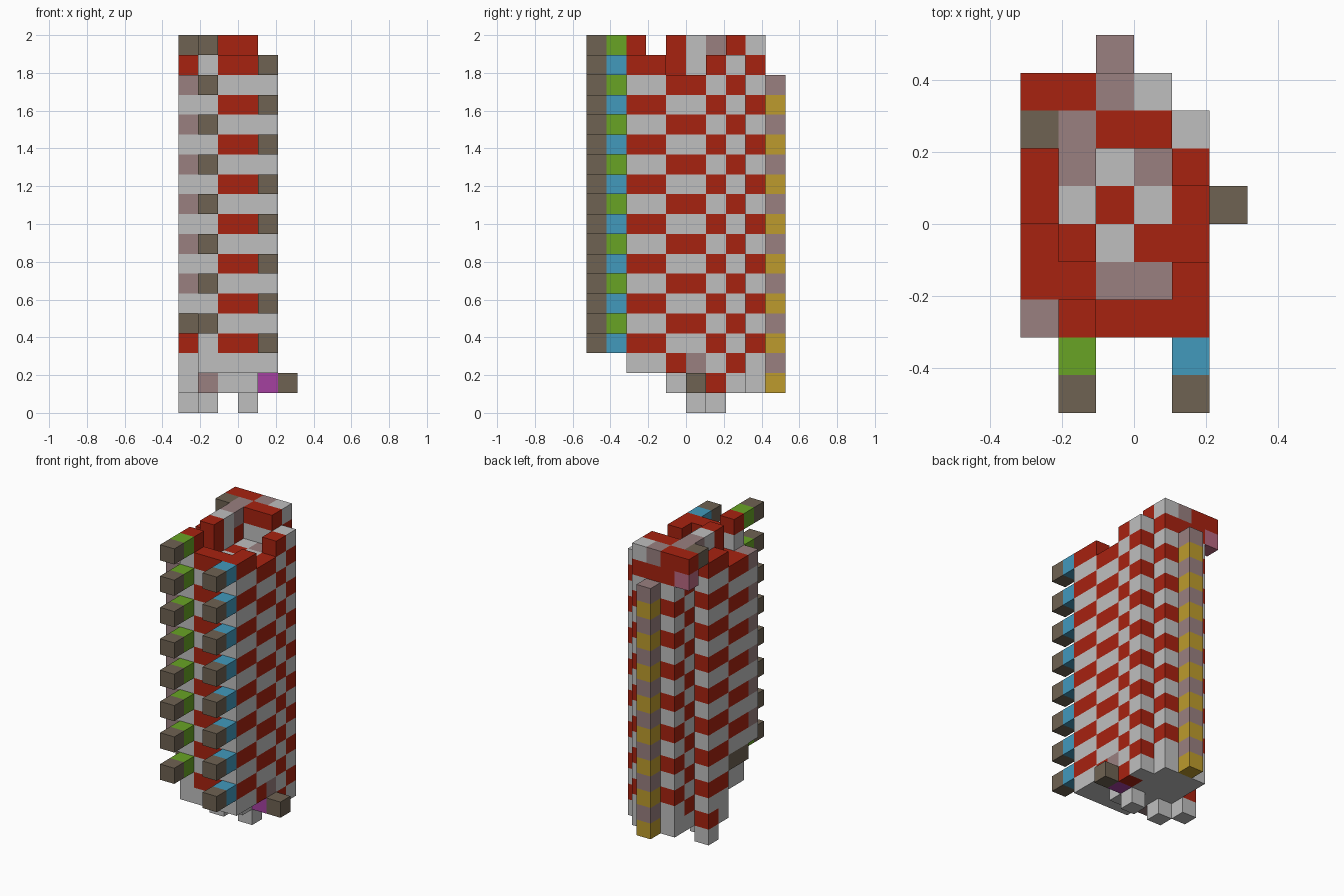
import bpy, bmesh
from mathutils import Vector

if "Cube" in bpy.data.objects:
    bpy.data.objects.remove(bpy.data.objects["Cube"])

U = 2 / 19  # block size

COLOURS = {
    "red": (0.39, 0.016, 0.005), "light_grey": (0.52, 0.52, 0.52),
    "mauve": (0.32, 0.215, 0.215), "brown": (0.156, 0.122, 0.084),
    "green": (0.138, 0.366, 0.018), "blue": (0.054, 0.319, 0.503),
    "gold": (0.51, 0.33, 0.026), "magenta": (0.376, 0.053, 0.352),
    "pink": (0.48, 0.14, 0.22),
}
R, G, M, B = "red", "light_grey", "mauve", "brown"
MATS = {}
for name, c in COLOURS.items():
    m = bpy.data.materials.new(name)
    m.use_nodes = True
    m.diffuse_color = (*c, 1)
    bsdf = next(n for n in m.node_tree.nodes if n.type == "BSDF_PRINCIPLED")
    bsdf.inputs["Base Color"].default_value = (*c, 1)
    MATS[name] = m

cells = {}  # (column, row, layer) -> (part, colour)


def put(part, x, y, z, colour):
    cells[x, y, z] = (part, colour)


def column(part, x, y, low, high, even, odd):
    """Stack of blocks whose two colours alternate by layer."""
    for z in range(low, high + 1):
        put(part, x, y, z, odd if z % 2 else even)


def row(part, y, z, start, colours):
    """Run of blocks along x."""
    for i, c in enumerate(colours):
        put(part, start + i, y, z, c)


# Front wall, banded, with its corner post
for y in (2, 3):
    for x in (2, 3, 4):
        column("front_wall", x, y, 2, 17 if y == 2 or x == 4 else 16, G, R)
    column("front_wall", 1, y, 3, 18 if y == 2 else 16, R, G)
    put("front_wall", 1, y, 2, G)
column("corner_post", 0, 2, 5, 16, M, G)

# Solid core
for x in (1, 2, 3):
    for y in (4, 5, 6, 7):
        flip = (x + y) % 2
        column("core", x, y, 2, 16, G if flip else R, R if flip else G)
row("core", 3, 16, 2, (M, M))
row("core", 4, 16, 2, (G, R))
row("core", 5, 16, 2, (R, G))
row("core", 6, 16, 2, (G, M))

# Side walls, bands shifting by one layer between neighbours
for y in (4, 5):
    column("left_wall", 4, y, 2, 16, R, G)
put("left_wall", 4, 5, 2, M)
column("left_wall", 4, 6, 2, 17, G, R)
column("left_wall", 4, 7, 2, 17, R, G)
for y in (3, 4):
    column("right_wall", 0, y, 4, 16, R, G)
    put("right_wall", 0, y, 4, B)
for y in (5, 6):
    column("right_wall", 0, y, 2, 17, G, R)

# Back wall
for x in (1, 2, 3):
    column("back_wall", x, 8, 2, 17, G, R)
    column("back_wall", x, 7, 2, 17, R, G)

# Raised rim on the top
row("top_rim", 8, 18, 0, (R, R, M, G))
row("top_rim", 7, 18, 0, (B, M, R, R))
for y, c, under in ((6, M, R), (5, G, G), (4, R, R)):
    put("top_rim", 1, y, 18, c)
    put("top_rim", 1, y, 17, under)
put("top_rim", 0, 8, 17, "pink")

# Back rib
column("back_rib", 2, 9, 1, 16, M, "gold")

# Two staggered rows of front pegs
for x, first, c in ((1, 4, "green"), (4, 3, "blue")):
    for z in range(first, 19, 2):
        put("front_pegs", x, 1, z, c)
        put("front_pegs", x, 0, z, B)

# Base layer, side knob and feet
row("base", 4, 1, 1, (M, G, G))
row("base", 5, 1, 0, (G, G, G, G))
row("base", 6, 1, 0, (R, G, G, G, R))
row("base", 7, 1, 1, (G, G, G, G))
row("base", 8, 1, 1, (G, G, G))
row("side_knob", 5, 1, 4, ("magenta", B))
for x, y in ((0, 6), (1, 5), (3, 5)):
    put("feet", x, y, 0, G)


def build(part):
    """Mesh the exposed block faces of one part."""
    bm = bmesh.new()
    mesh = bpy.data.meshes.new(part)
    names = list(COLOURS)
    for n in names:
        mesh.materials.append(MATS[n])
    for key, (owner, colour) in cells.items():
        if owner != part:
            continue
        centre = Vector((key[0] - 2.5, key[1] - 4.5, key[2] + 0.5))
        for axis in range(3):
            for sign in (-1, 1):
                near = list(key)
                near[axis] += sign
                if tuple(near) in cells:
                    continue
                n, a, b = Vector(), Vector(), Vector()
                n[axis] = sign / 2
                a[(axis + 1) % 3] = sign / 2
                b[(axis + 2) % 3] = 0.5
                corners = (n - a - b, n + a - b, n + a + b, n - a + b)
                f = bm.faces.new([bm.verts.new((centre + p) * U) for p in corners])
                f.material_index = names.index(colour)
    bmesh.ops.remove_doubles(bm, verts=bm.verts, dist=U / 100)
    bm.to_mesh(mesh)
    bm.free()
    bpy.context.collection.objects.link(bpy.data.objects.new(part, mesh))


for part in sorted({owner for owner, _ in cells.values()}):
    build(part)
